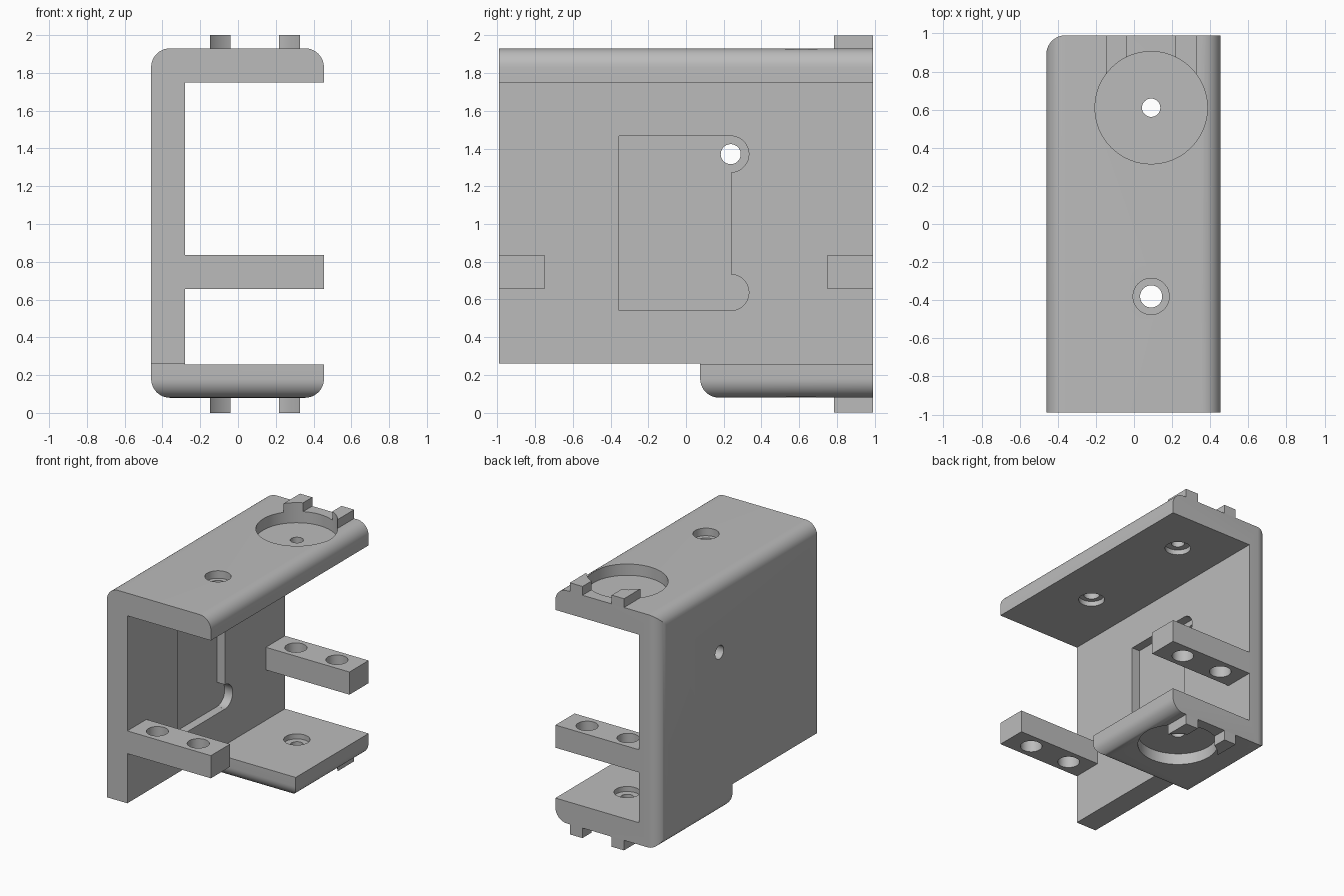
import bpy
import bmesh
import math

if "Cube" in bpy.data.objects:
    bpy.data.objects.remove(bpy.data.objects["Cube"], do_unlink=True)

grey = bpy.data.materials.new("plain grey")
grey.use_nodes = True
GREY = (0.5, 0.5, 0.5, 1)
grey.diffuse_color = GREY
grey.node_tree.nodes["Principled BSDF"].inputs["Base Color"].default_value = GREY

# Outer extents of the bracket
LEFT, RIGHT, BACK = -0.46, 0.455, 0.99
LOW, TOP = 0.08, 1.93
WALL = -0.28
ROUND = 0.1


def finish(bm, name):
    bmesh.ops.recalc_face_normals(bm, faces=bm.faces)
    mesh = bpy.data.meshes.new(name)
    bm.to_mesh(mesh)
    bm.free()
    obj = bpy.data.objects.new(name, mesh)
    bpy.context.collection.objects.link(obj)
    mesh.materials.append(grey)
    return obj


def box(name, x, y, z):
    bm = bmesh.new()
    bmesh.ops.create_cube(bm, size=1)
    for v in bm.verts:
        for i, (a, b) in enumerate((x, y, z)):
            v.co[i] = a if v.co[i] < 0 else b
    return finish(bm, name)


def cylinder(name, axis, centre, radius, span):
    """Cylinder along x or z; centre gives the other two coordinates in order."""
    bm = bmesh.new()
    bmesh.ops.create_cone(bm, cap_ends=True, segments=48, radius1=radius,
                          radius2=radius, depth=span[1] - span[0])
    mid = (span[0] + span[1]) / 2
    for v in bm.verts:
        a, b, c = v.co
        if axis == "z":
            v.co = (a + centre[0], b + centre[1], c + mid)
        else:
            v.co = (c + mid, a + centre[0], b + centre[1])
    return finish(bm, name)


def cut(target, cutter):
    mod = target.modifiers.new("cut", "BOOLEAN")
    mod.operation = "DIFFERENCE"
    mod.solver = "EXACT"
    mod.object = cutter
    bpy.context.view_layer.objects.active = target
    bpy.ops.object.modifier_apply(modifier=mod.name)
    bpy.data.objects.remove(cutter, do_unlink=True)


def near(edge, **place):
    """True when both ends of the edge lie at the given coordinates."""
    return all(abs(getattr(v.co, k) - p) < 1e-4
               for v in edge.verts for k, p in place.items())


# Bracket body: side profile pushed across x, with chosen edges rounded
STEP_Y, STEP_Z = 0.075, 0.26
bm = bmesh.new()
profile = [(-BACK, TOP), (BACK, TOP), (BACK, LOW),
           (STEP_Y, LOW), (STEP_Y, STEP_Z), (-BACK, STEP_Z)]
face = bm.faces.new([bm.verts.new((LEFT, y, z)) for y, z in profile])
side = bmesh.ops.extrude_face_region(bm, geom=[face])["geom"]
bmesh.ops.translate(bm, vec=(RIGHT - LEFT, 0, 0),
                    verts=[g for g in side if isinstance(g, bmesh.types.BMVert)])
bmesh.ops.recalc_face_normals(bm, faces=bm.faces)
rounded = [e for e in bm.edges
           if any(near(e, x=x, z=z) for x in (LEFT, RIGHT) for z in (LOW, TOP))
           or near(e, y=STEP_Y, z=LOW) or near(e, x=LEFT, y=BACK)]
bmesh.ops.bevel(bm, geom=rounded, offset=ROUND, segments=10, profile=0.5,
                affect="EDGES")
body = finish(bm, "bracket_body")

# Open interior between the plates
cut(body, box("interior", (WALL, 1), (-2, 2), (0.255, 1.75)))

# Mounting pocket with round ears, and screw holes through the wall
FLOOR = WALL - 0.07
HOLES = [(y, z) for y in (-0.35, 0.237) for z in (0.637, 1.37)]
cut(body, box("pocket", (FLOOR, 0), (-0.354, 0.238), (0.541, 1.466)))
for spot in HOLES:
    cut(body, cylinder("ear", "x", spot, 0.096, (FLOOR, 0)))
    cut(body, cylinder("screw_hole", "x", spot, 0.053, (-1, 0)))

# Round seats on the outside of both plates, with stepped pivot holes
PIVOT = (0.09, 0.61)
SEAT = 0.295
cut(body, cylinder("top_seat", "z", PIVOT, SEAT, (TOP - 0.09, 2.2)))
cut(body, cylinder("bottom_seat", "z", PIVOT, SEAT, (-0.2, LOW + 0.09)))
cut(body, cylinder("pivot_hole", "z", PIVOT, 0.048, (-0.3, 2.3)))
cut(body, cylinder("inner_bore", "z", PIVOT, 0.095, (0.215, 1.79)))

# Stepped hole near the front of the top plate
FRONT = (0.09, -0.38)
cut(body, cylinder("front_hole", "z", FRONT, 0.058, (1.5, 2.2)))
cut(body, cylinder("front_bore", "z", FRONT, 0.095, (TOP - 0.06, 2.2)))
cut(body, cylinder("front_under_bore", "z", FRONT, 0.095, (1.5, 1.79)))
parts = [body]

# Two arms, each with two holes
for name, y in (("front_arm", (-BACK, -0.75)), ("back_arm", (0.75, BACK))):
    arm = box(name, (WALL, RIGHT), y, (0.655, 0.835))
    for x in (-0.1, 0.26):
        cut(arm, cylinder("arm_hole", "z", (x, sum(y) / 2), 0.08, (0.4, 1)))
    parts.append(arm)

# Stop tabs at the back, trimmed by the round seats
for level, z in (("top", (TOP, 2)), ("bottom", (0, LOW))):
    for place, x in (("right", (-0.148, -0.04)), ("left", (0.217, 0.328))):
        tab = box(f"{level}_{place}_tab", x, (0.7, BACK), z)
        cut(tab, cylinder("trim", "z", PIVOT, SEAT, (-0.5, 2.5)))
        parts.append(tab)

bpy.ops.object.select_all(action="DESELECT")
for part in parts:
    part.select_set(True)
bpy.context.view_layer.objects.active = body
bpy.ops.object.shade_smooth_by_angle(angle=math.radians(30))
